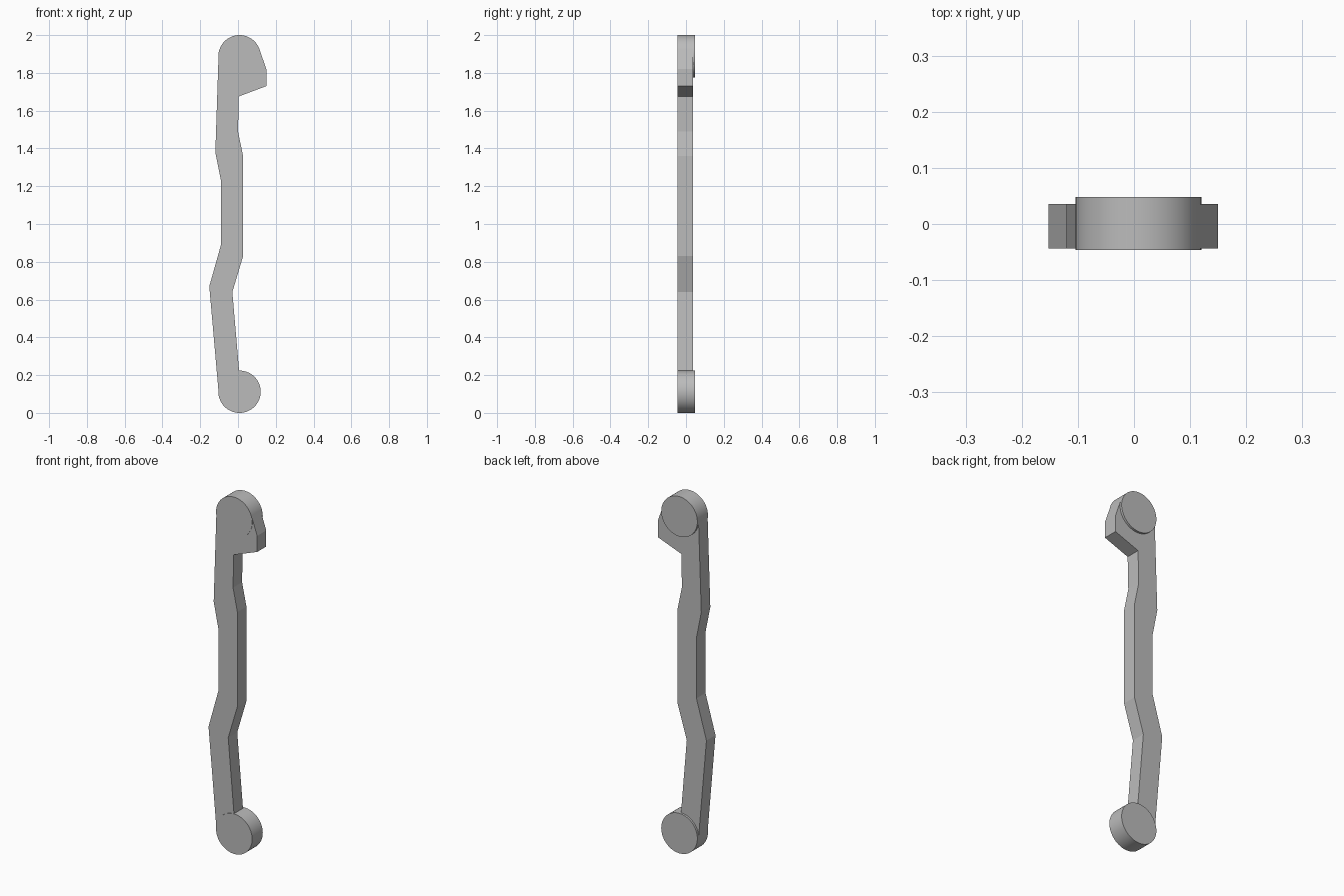
import bpy, bmesh, math

if "Cube" in bpy.data.objects:
    bpy.data.objects.remove(bpy.data.objects["Cube"], do_unlink=True)

grey = bpy.data.materials.new("plain grey")
grey.use_nodes = True
grey.diffuse_color = (0.5, 0.5, 0.5, 1)
grey.node_tree.nodes["Principled BSDF"].inputs["Base Color"].default_value = (0.5, 0.5, 0.5, 1)


def extrude_profile(name, profile, y_front, y_back):
    """Extrude an x-z outline along y into a closed solid."""
    bm = bmesh.new()
    face = bm.faces.new([bm.verts.new((x, y_front, z)) for x, z in profile])
    grown = bmesh.ops.extrude_face_region(bm, geom=[face])["geom"]
    verts = [g for g in grown if isinstance(g, bmesh.types.BMVert)]
    bmesh.ops.translate(bm, verts=verts, vec=(0, y_back - y_front, 0))
    bmesh.ops.recalc_face_normals(bm, faces=bm.faces)
    mesh = bpy.data.meshes.new(name)
    bm.to_mesh(mesh)
    bm.free()
    mesh.materials.append(grey)
    obj = bpy.data.objects.new(name, mesh)
    bpy.context.collection.objects.link(obj)
    return obj


RADIUS, CENTRE_X = 0.112, 0.008
LOW_Z, HIGH_Z = RADIUS, 2 - RADIUS

# Kinked arm with the hook at its upper end
left_edge = [(-0.103, HIGH_Z), (-0.12, 1.38), (-0.09, 1.23), (-0.09, 0.89),
             (-0.152, 0.67), (-0.103, LOW_Z)]
right_edge = [(CENTRE_X, LOW_Z), (0.006, 0.22), (-0.03, 0.64), (0.027, 0.83),
              (0.027, 1.36), (0.0, 1.49), (0.004, 1.675)]
hook_edge = [(0.15, 1.73), (0.15, 1.82), (0.114, 1.924), (CENTRE_X, HIGH_Z + 0.1)]
extrude_profile("arm_with_hook", left_edge + right_edge + hook_edge, -0.044, 0.036)

# Round end discs, slightly proud of the arm
for name, z in (("lower_end_disc", LOW_Z), ("upper_end_disc", HIGH_Z)):
    circle = [(CENTRE_X + RADIUS * math.cos(a), z + RADIUS * math.sin(a))
              for a in (math.tau * i / 64 for i in range(64))]
    disc = extrude_profile(name, circle, -0.046, 0.048)
    bpy.ops.object.select_all(action="DESELECT")
    disc.select_set(True)
    bpy.context.view_layer.objects.active = disc
    bpy.ops.object.shade_smooth_by_angle(angle=math.radians(30))
